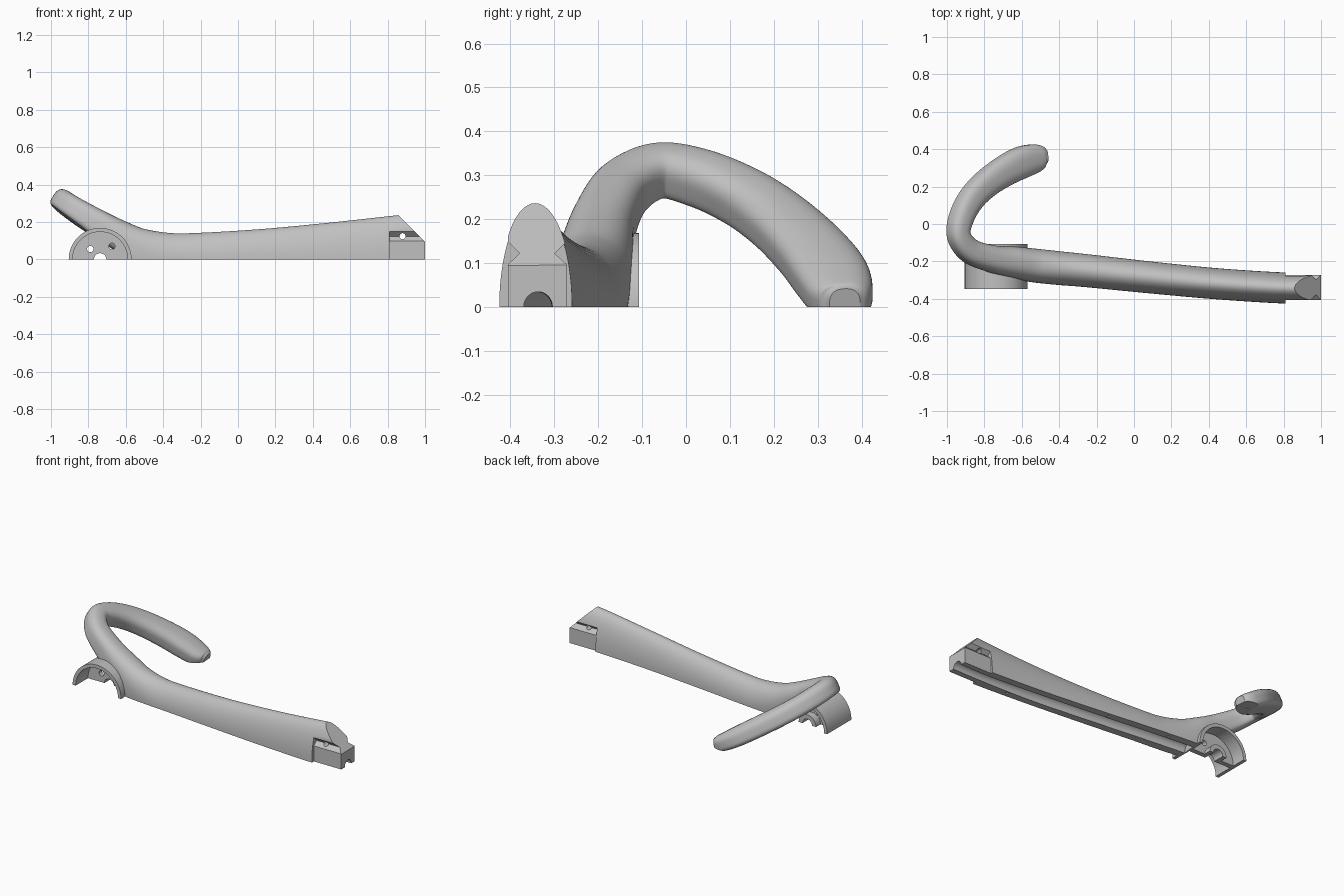
import bpy, bmesh, math
from mathutils import Vector, Matrix

if "Cube" in bpy.data.objects:
    bpy.data.objects.remove(bpy.data.objects["Cube"])

grey = bpy.data.materials.new("plain_grey")
grey.use_nodes = True
colour = (0.53, 0.53, 0.53, 1)
grey.diffuse_color = colour
grey.node_tree.nodes["Principled BSDF"].inputs["Base Color"].default_value = colour


def make(name, bm):
    bmesh.ops.recalc_face_normals(bm, faces=bm.faces)
    mesh = bpy.data.meshes.new(name)
    bm.to_mesh(mesh)
    bm.free()
    mesh.materials.append(grey)
    obj = bpy.data.objects.new(name, mesh)
    bpy.context.collection.objects.link(obj)
    return obj


def box(name, x, y, z):
    bm = bmesh.new()
    size = [b - a for a, b in (x, y, z)]
    mid = [(a + b) / 2 for a, b in (x, y, z)]
    bmesh.ops.create_cube(bm, size=1, matrix=Matrix.Translation(mid) @ Matrix.Diagonal((*size, 1)))
    return make(name, bm)


def rod(name, x, z, r, y0, y1, sides=64):
    """Cylinder lying along y."""
    bm = bmesh.new()
    turn = Matrix.Translation((x, (y0 + y1) / 2, z)) @ Matrix.Rotation(math.pi / 2, 4, "X")
    bmesh.ops.create_cone(bm, cap_ends=True, segments=sides, radius1=r, radius2=r,
                          depth=y1 - y0, matrix=turn)
    return make(name, bm)


def loft(name, rings):
    """Closed skin over a list of rings of points."""
    bm = bmesh.new()
    rings = [[bm.verts.new(p) for p in ring] for ring in rings]
    n = len(rings[0])
    for r, q in zip(rings, rings[1:]):
        for k in range(n):
            bm.faces.new((r[k], r[(k + 1) % n], q[(k + 1) % n], q[k]))
    bm.faces.new(rings[0])
    bm.faces.new(rings[-1])
    return make(name, bm)


def slice_off(obj, point, normal):
    """Remove everything on the normal's side of a plane and cap the cut."""
    bm = bmesh.new()
    bm.from_mesh(obj.data)
    geom = bm.verts[:] + bm.edges[:] + bm.faces[:]
    bmesh.ops.bisect_plane(bm, geom=geom, dist=1e-5, plane_co=point, plane_no=normal,
                           clear_outer=True)
    bmesh.ops.holes_fill(bm, edges=[e for e in bm.edges if e.is_boundary], sides=0)
    bmesh.ops.recalc_face_normals(bm, faces=bm.faces)
    bm.to_mesh(obj.data)
    bm.free()
    return obj


def combine(obj, other, operation="DIFFERENCE"):
    """Boolean that accepts only a changed result lying inside the model's bounds."""
    for solver in ("MANIFOLD", "EXACT"):
        mod = obj.modifiers.new("combine", "BOOLEAN")
        mod.operation, mod.object, mod.solver = operation, other, solver
        graph = bpy.context.evaluated_depsgraph_get()
        mesh = bpy.data.meshes.new_from_object(obj.evaluated_get(graph))
        obj.modifiers.remove(mod)
        inside = all(abs(v.co.x) < 1.02 and abs(v.co.y) < 0.45 and -0.001 < v.co.z < 0.4
                     for v in mesh.vertices)
        if inside and len(mesh.polygons) not in (0, len(obj.data.polygons)):
            obj.data = mesh
            break
    bpy.data.objects.remove(other)


def smooth_path(points, steps):
    """Catmull-Rom through stations of position and section size."""
    pts = [Vector(p) for p in points]
    pts = [2 * pts[0] - pts[1]] + pts + [2 * pts[-1] - pts[-2]]
    out = []
    for a, b, c, d in zip(pts, pts[1:], pts[2:], pts[3:]):
        for i in range(steps):
            t = i / steps
            out.append(0.5 * (2 * b + (c - a) * t + (2 * a - 5 * b + 4 * c - d) * t**2
                              + (3 * b - a - 3 * c + d) * t**3))
    return out + [pts[-2]]


def sweep(name, stations, steps=7, sides=56):
    """Oval section that turns into a flat-bottomed, tilted one along the grip."""
    path = smooth_path(stations, steps)
    centres = [Vector(p[:3]) for p in path]
    rings = []
    for i, p in enumerate(path):
        tangent = (centres[min(i + 1, len(path) - 1)] - centres[max(i - 1, 0)]).normalized()
        blend = min(max((-0.35 - p[0]) / 0.45, 0), 1) if p[1] < 0 else 1
        up = Vector((0.53 * blend, 0, 1 - 0.15 * blend))
        side = tangent.cross(up).normalized()
        up = side.cross(tangent).normalized()
        ring = []
        for k in range(sides):
            c, s = math.cos(math.tau * k / sides), math.sin(math.tau * k / sides)
            power = 2 / (2 + blend * (0.5 if s > 0 else 2.5))
            u = math.copysign(abs(c) ** power, c) * p[3]
            v = math.copysign(abs(s) ** power, s) * p[4]
            ring.append(centres[i] + side * u + up * v)
        rings.append(ring)
    return loft(name, rings)


# Arm running into the raised curved grip: x, y, z, half width, half thickness
arm = sweep("arm_and_grip", [
    (1.0, -0.342, 0, 0.083, 0.252), (0.8, -0.342, 0, 0.083, 0.23),
    (0.45, -0.32, 0, 0.083, 0.192), (0.1, -0.287, 0, 0.085, 0.16),
    (-0.25, -0.25, 0, 0.088, 0.14), (-0.4, -0.236, 0.01, 0.09, 0.134),
    (-0.53, -0.222, 0.048, 0.09, 0.121), (-0.64, -0.205, 0.118, 0.084, 0.095),
    (-0.75, -0.187, 0.195, 0.072, 0.072), (-0.87, -0.145, 0.272, 0.064, 0.06),
    (-0.932, -0.065, 0.314, 0.058, 0.056), (-0.92, 0.03, 0.298, 0.062, 0.058),
    (-0.868, 0.13, 0.255, 0.068, 0.058), (-0.79, 0.212, 0.2, 0.074, 0.058),
    (-0.69, 0.282, 0.135, 0.081, 0.058), (-0.6, 0.328, 0.078, 0.085, 0.056),
    (-0.53, 0.35, 0.036, 0.077, 0.05), (-0.49, 0.36, 0.015, 0.06, 0.044),
    (-0.468, 0.362, 0.008, 0.035, 0.035)])

# Flat underside and sloped nose
FLOOR, DOWN = (0, 0, 0), (0, 0, -1)
slice_off(arm, FLOOR, DOWN)
slice_off(arm, (0.855, 0, 0.24), (1, 0, 1))

# Tenon: narrowed sides, side grooves and a cross hole
MID = -0.339
for s in (-1, 1):
    combine(arm, box("side_cut", (0.81, 1.2), sorted((MID + s * 0.0665, MID + s * 0.2)),
                     (-0.1, 0.5)))
    groove = [(0.04, 0.122), (0.07, 0.152), (0.07, 0.094)]
    combine(arm, loft("groove_cut", [[(x, MID + s * d, z) for d, z in groove]
                                     for x in (0.81, 1.25)]))
combine(arm, rod("cross_hole", 0.88, 0.124, 0.016, -0.6, 0, 24))

# Half-round bracket housing
HX = -0.737
combine(arm, slice_off(rod("housing", HX, 0, 0.168, -0.347, -0.107, 96), FLOOR, DOWN), "UNION")
combine(arm, rod("front_bore", HX, 0, 0.147, -0.45, -0.225, 96))
combine(arm, rod("back_bore", HX, 0, 0.147, -0.195, -0.08, 96))
combine(arm, slice_off(rod("hub", HX, 0, 0.06, -0.21, -0.15), FLOOR, DOWN), "UNION")
combine(arm, rod("axle_hole", HX, 0, 0.033, -0.4, -0.05))
for dx, z in ((-0.053, 0.055), (0.063, 0.07)):
    combine(arm, rod("bolt_hole", HX + dx, z, 0.017, -0.3, -0.1, 24))

# Cable channel following the underside
channel = sweep("channel", [
    (1.1, -0.335, 0, 0.033, 0.035), (0.8, -0.338, 0, 0.033, 0.035),
    (0.45, -0.32, 0, 0.04, 0.045), (0.1, -0.287, 0, 0.04, 0.045),
    (-0.25, -0.25, 0, 0.04, 0.045), (-0.58, -0.218, 0, 0.04, 0.045)], 6, 24)
combine(arm, channel)

# Pin holes on the underside
for x, y in ((0.6, -0.385), (0.0, -0.222), (-0.4, -0.18), (-0.54, 0.34)):
    combine(arm, box("pin_hole", (x - 0.008, x + 0.008), (y - 0.008, y + 0.008), (-0.1, 0.03)))

arm.select_set(True)
bpy.context.view_layer.objects.active = arm
bpy.ops.object.shade_smooth_by_angle(angle=math.radians(32))
